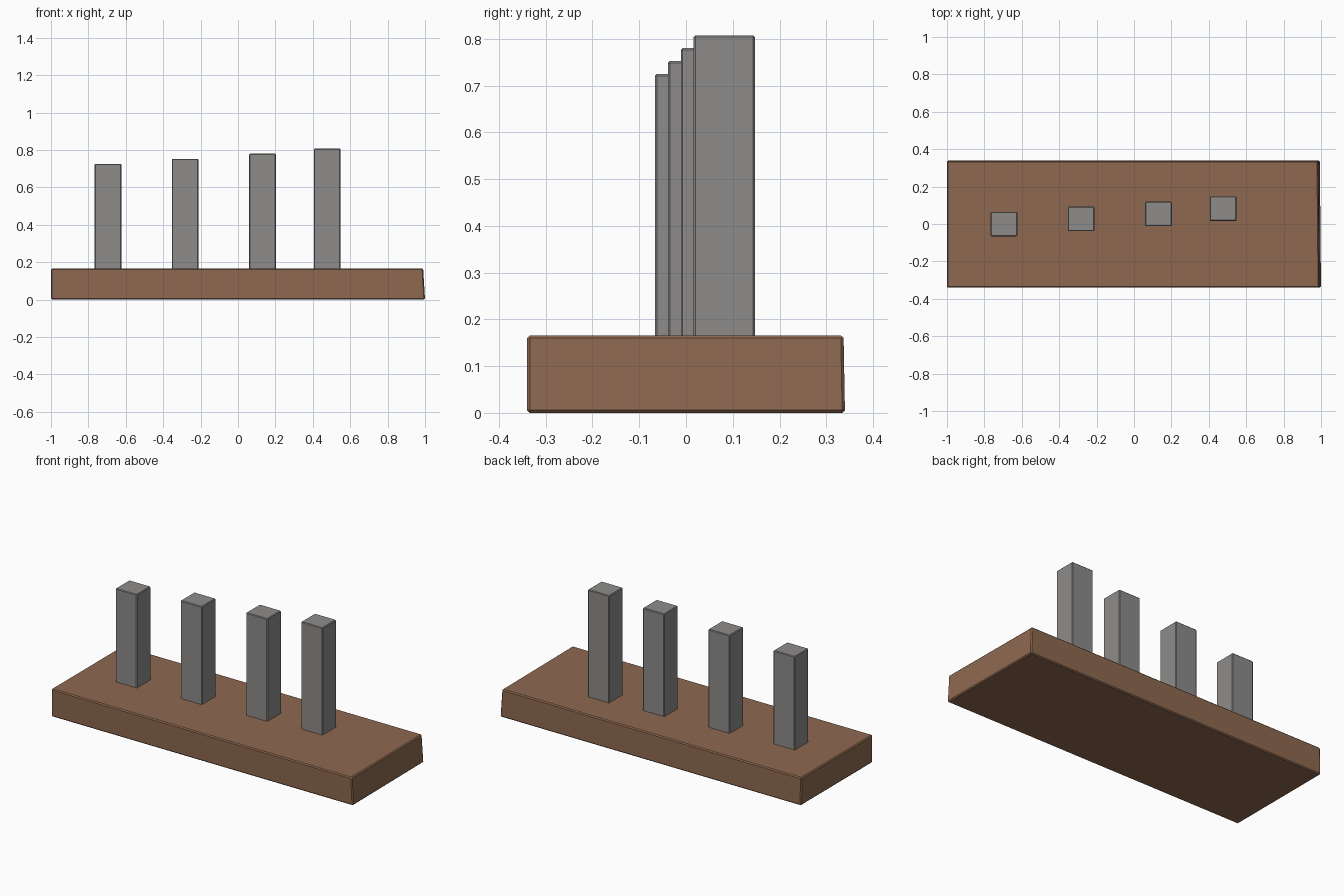
import bpy, bmesh

if "Cube" in bpy.data.objects:
    bpy.data.objects.remove(bpy.data.objects["Cube"])


def material(name, rgb):
    m = bpy.data.materials.new(name)
    m.diffuse_color = (*rgb, 1.0)
    m.use_nodes = True
    m.node_tree.nodes["Principled BSDF"].inputs["Base Color"].default_value = m.diffuse_color
    return m


brown = material("brown wood", (0.27, 0.14, 0.08))
grey = material("warm grey", (0.27, 0.262, 0.258))


def box(name, lo, hi, mat, bevel, nudge=None):
    """Box between two corners, with a small chamfer; nudge may shift corners."""
    bm = bmesh.new()
    bmesh.ops.create_cube(bm, size=1.0)
    for v in bm.verts:
        v.co = [lo[i] + (v.co[i] + 0.5) * (hi[i] - lo[i]) for i in range(3)]
        if nudge:
            nudge(v.co)
    bmesh.ops.bevel(bm, geom=bm.edges[:], offset=bevel, segments=1,
                    profile=0.5, affect='EDGES')
    bmesh.ops.recalc_face_normals(bm, faces=bm.faces[:])
    me = bpy.data.meshes.new(name)
    bm.to_mesh(me)
    bm.free()
    me.materials.append(mat)
    ob = bpy.data.objects.new(name, me)
    bpy.context.collection.objects.link(ob)
    return ob


# Hand-cut plank: its right end leans in slightly at the top and back
def uneven_end(co):
    if co.x > 0:
        if co.z > 0.08:
            co.x -= 0.010
        if co.y > 0:
            co.x -= 0.006
    if co.y > 0 and co.z > 0.08:
        co.y -= 0.003


box("base_plank", (-1.0, -0.34, 0.0), (1.0, 0.34, 0.166), brown, 0.006, uneven_end)

# Four posts, each a step further back and higher than the last
for i, x in enumerate((-0.695, -0.283, 0.131, 0.477)):
    y = 0.0275 * i
    box(f"post_{i + 1}", (x - 0.071, y - 0.066, 0.14),
        (x + 0.071, y + 0.065, 0.725 + 0.0275 * i), grey, 0.004)
